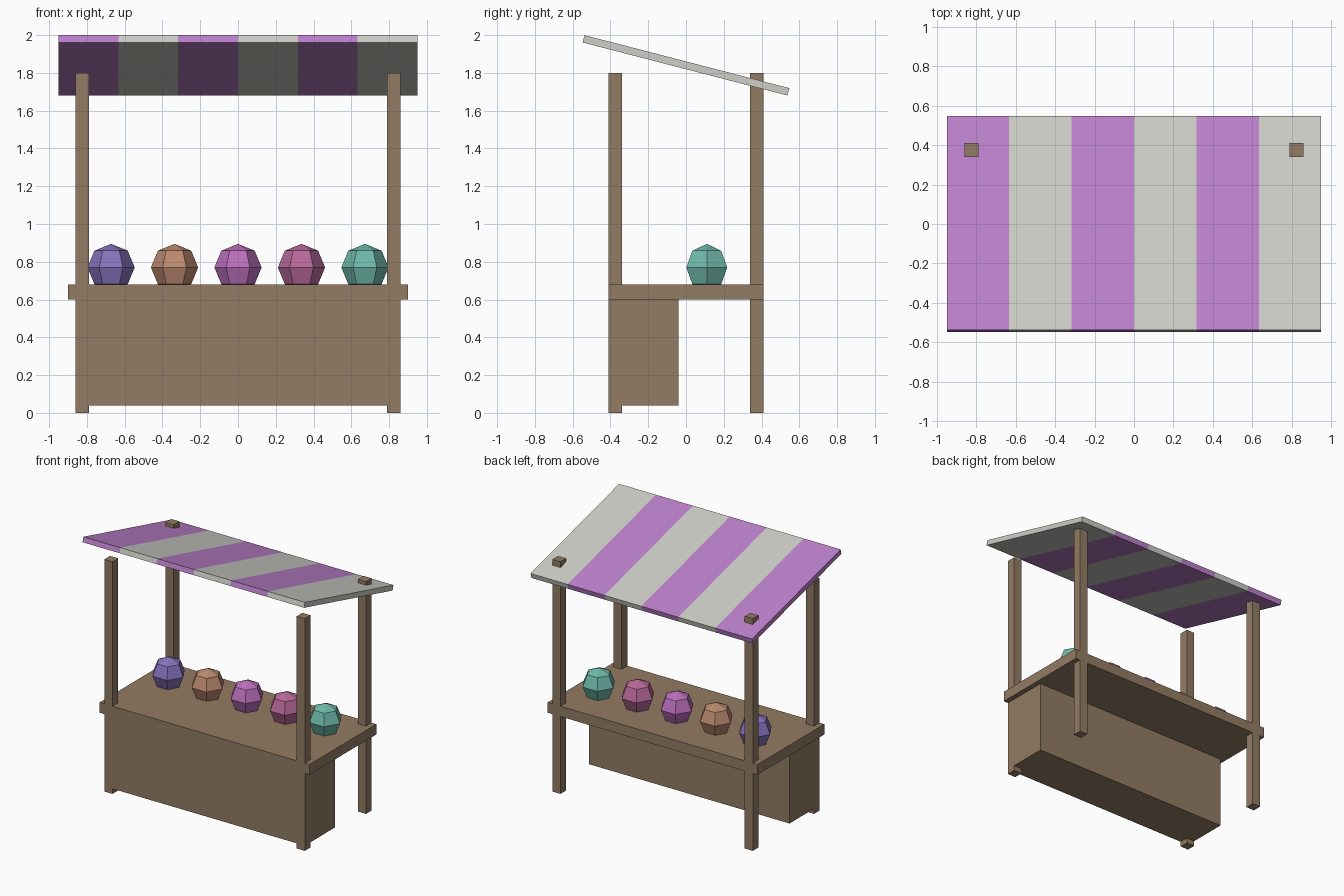
import bpy, bmesh, math
from mathutils import Matrix, Vector

if "Cube" in bpy.data.objects:
    bpy.data.objects.remove(bpy.data.objects["Cube"])


def material(name, rgb):
    m = bpy.data.materials.new(name)
    m.diffuse_color = (*rgb, 1)
    m.use_nodes = True
    m.node_tree.nodes["Principled BSDF"].inputs["Base Color"].default_value = m.diffuse_color
    return m


def add_object(name, bm, *mats):
    mesh = bpy.data.meshes.new(name)
    bm.to_mesh(mesh)
    bm.free()
    for m in mats:
        mesh.materials.append(m)
    ob = bpy.data.objects.new(name, mesh)
    bpy.context.collection.objects.link(ob)
    return ob


def box_mesh(lo, hi):
    lo, hi = Vector(lo), Vector(hi)
    bm = bmesh.new()
    bmesh.ops.create_cube(bm, size=1, matrix=Matrix.Translation((lo + hi) / 2)
                          @ Matrix.Diagonal((*(hi - lo), 1)))
    return bm


wood = material("wood", (0.29, 0.20, 0.125))
purple = material("purple_cloth", (0.51, 0.22, 0.60))
pale = material("pale_cloth", (0.62, 0.62, 0.58))

# Four posts
for y, end in ((-0.375, "front"), (0.375, "back")):
    for x, side in ((-0.825, "left"), (0.825, "right")):
        add_object(f"{end}_{side}_post",
                   box_mesh((x - 0.035, y - 0.035, 0), (x + 0.035, y + 0.035, 1.8)), wood)

# Counter and the cabinet below it
add_object("counter_top", box_mesh((-0.9, -0.41, 0.6), (0.9, 0.41, 0.68)), wood)
add_object("cabinet", box_mesh((-0.86, -0.41, 0.04), (0.86, -0.04, 0.6)), wood)

# Sloping canopy, cut into six stripes of alternating cloth
width, stripes = 1.9, 6
bm = box_mesh((-width / 2, -0.56, -0.02), (width / 2, 0.56, 0.02))
for i in range(1, stripes):
    bmesh.ops.bisect_plane(bm, geom=bm.verts[:] + bm.edges[:] + bm.faces[:],
                           plane_co=(-width / 2 + i * width / stripes, 0, 0),
                           plane_no=(1, 0, 0))
for f in bm.faces:
    x = f.calc_center_median().x
    f.material_index = min(int((x + width / 2) / (width / stripes)), stripes - 1) % 2
canopy = add_object("canopy", bm, purple, pale)
canopy.location = (0, 0, 1.84)
canopy.rotation_euler.x = -math.radians(14.5)

# Row of faceted goods: six-sided balls sunk slightly into the counter
goods = [("violet", (0.24, 0.17, 0.50)), ("orange", (0.50, 0.25, 0.16)),
         ("magenta", (0.50, 0.16, 0.50)), ("pink", (0.48, 0.14, 0.32)),
         ("teal", (0.16, 0.48, 0.40))]
radius = 0.125
for i, (name, rgb) in enumerate(goods):
    bm = bmesh.new()
    arc = [bm.verts.new((radius * math.sin(a), 0, radius * math.cos(a)))
           for a in (k * math.pi / 4 for k in range(5))]
    edges = [bm.edges.new(pair) for pair in zip(arc, arc[1:])]
    bmesh.ops.spin(bm, geom=arc + edges, cent=(0, 0, 0), axis=(0, 0, 1),
                   angle=math.tau, steps=6)
    bmesh.ops.remove_doubles(bm, verts=bm.verts[:], dist=0.001)
    bmesh.ops.recalc_face_normals(bm, faces=bm.faces[:])
    ball = add_object(f"{name}_ball", bm, material(name, rgb))
    ball.location = ((i - 2) * 0.336, 0.11, 0.77)
